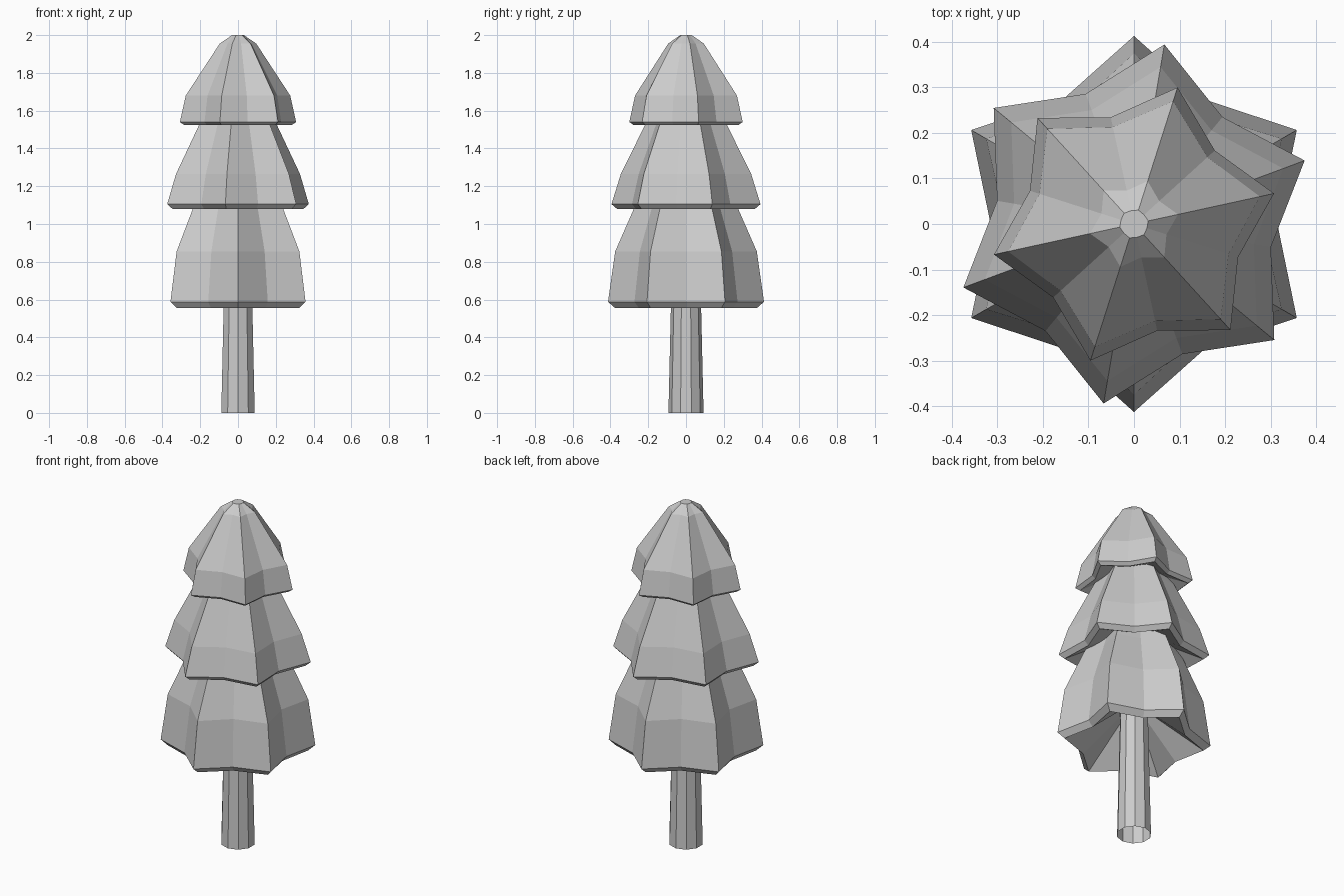
import bpy, bmesh
from math import cos, sin, radians

if "Cube" in bpy.data.objects:
    bpy.data.objects.remove(bpy.data.objects["Cube"])


def loft(name, rings, sides, start, cap_first=False, cap_last=False):
    """Loft through rings (z, even-corner radius, odd-corner radius)."""
    bm = bmesh.new()
    loops = []
    for z, r_even, r_odd in rings:
        loop = []
        for i in range(sides):
            a = radians(start + 360 * i / sides)
            r = r_odd if i % 2 else r_even
            loop.append(bm.verts.new((r * cos(a), r * sin(a), z)))
        loops.append(loop)
    for lo, hi in zip(loops, loops[1:]):
        for i in range(sides):
            j = (i + 1) % sides
            bm.faces.new((lo[i], lo[j], hi[j], hi[i]))
    if cap_first:
        bm.faces.new(loops[0][::-1])
    if cap_last:
        bm.faces.new(loops[-1])
    mesh = bpy.data.meshes.new(name)
    bm.to_mesh(mesh)
    bm.free()
    obj = bpy.data.objects.new(name, mesh)
    bpy.context.collection.objects.link(obj)
    return obj


# Trunk: tapered, ten sides, open at the foot
loft("trunk", [(0, .093, .093), (.56, .08, .08), (.85, .074, .074)], 10, 18)

# Foliage tiers: six-pointed stars with a hollow underside, bevelled rim
# and sloping skirt, each turned a little from the one below
tiers = {
    "lower_foliage": (30, [(.75, .09, .07), (.555, .375, .288), (.588, .413, .315),
                           (.855, .375, .282), (1.09, .272, .207), (1.18, .232, .18)]),
    "middle_foliage": (20.4, [(1.17, .16, .13), (1.08, .37, .282), (1.105, .40, .305),
                              (1.265, .35, .267), (1.53, .217, .168), (1.60, .182, .14)]),
    "top_foliage": (12.3, [(1.59, .12, .10), (1.523, .29, .222), (1.54, .315, .24),
                           (1.68, .283, .218), (1.955, .099, .075), (2.0, .032, .03)]),
}
for name, (turn, rings) in tiers.items():
    loft(name, rings, 12, turn, cap_first=True, cap_last=True)
